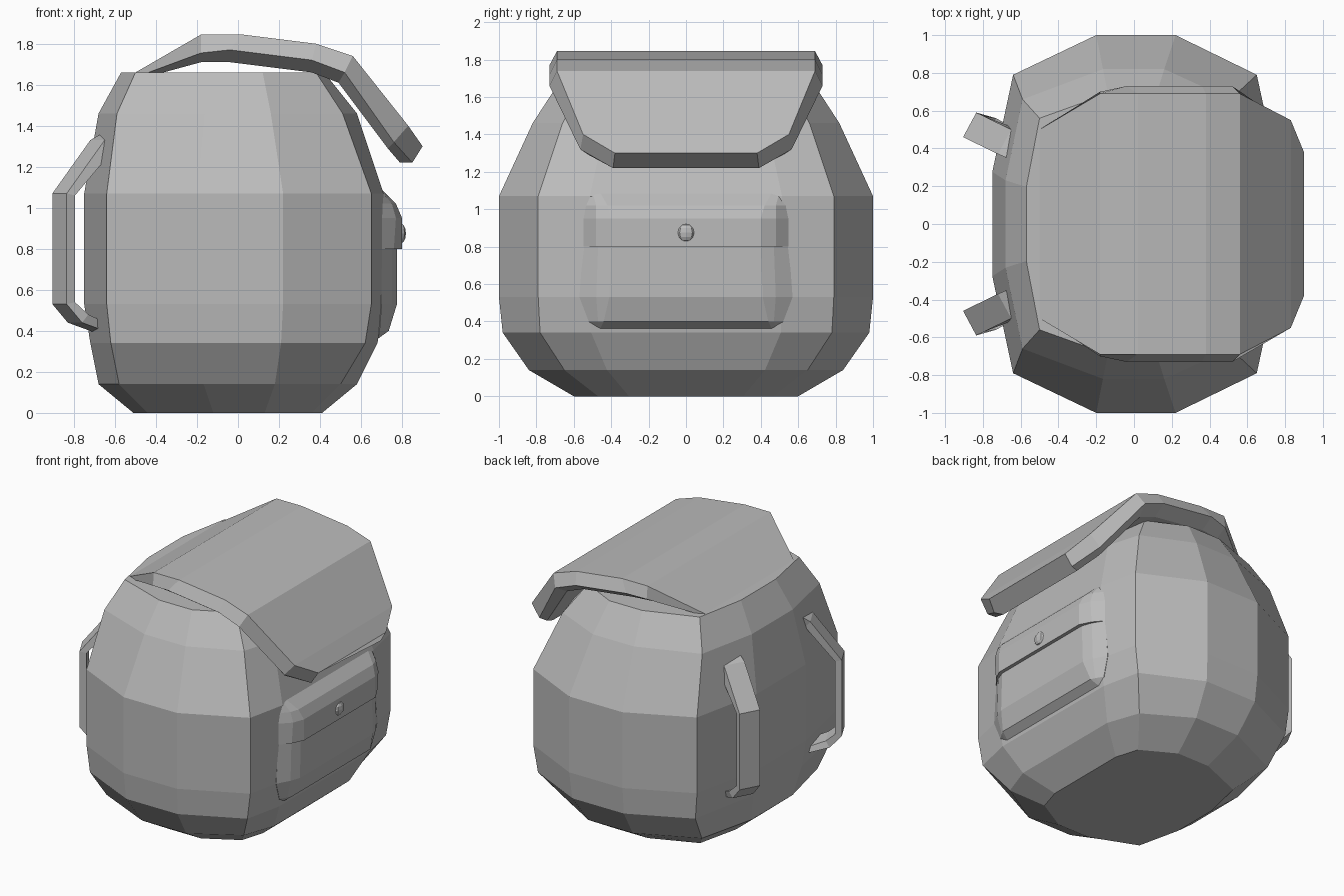
import bpy
import bmesh
from mathutils import Vector

default = bpy.data.objects.get("Cube")
if default:
    bpy.data.objects.remove(default, do_unlink=True)

# One plain material for the whole bag
grey = bpy.data.materials.new("plain_grey")
grey.use_nodes = True
colour = (0.5, 0.5, 0.5, 1.0)
grey.diffuse_color = colour
grey.node_tree.nodes["Principled BSDF"].inputs["Base Color"].default_value = colour


def finish(bm, name):
    """Turn a bmesh into a named, flat shaded object."""
    bmesh.ops.recalc_face_normals(bm, faces=bm.faces)
    mesh = bpy.data.meshes.new(name)
    bm.to_mesh(mesh)
    bm.free()
    mesh.materials.append(grey)
    obj = bpy.data.objects.new(name, mesh)
    bpy.context.collection.objects.link(obj)
    return obj


def loft(name, sections):
    """Bridge closed cross-sections of equal length and cap both ends."""
    bm = bmesh.new()
    rings = [[bm.verts.new(p) for p in section] for section in sections]
    for a, b in zip(rings, rings[1:]):
        for i in range(len(a)):
            j = (i + 1) % len(a)
            bm.faces.new((a[i], a[j], b[j], b[i]))
    bm.faces.new(rings[0])
    bm.faces.new(rings[-1])
    return finish(bm, name)


def mirrored(half):
    """Close a half section by mirroring it across y = 0."""
    return half + [(x, -y, z) for x, y, z in reversed(half)]


# Body: height, back, back corner, side, front corner, front, side y, corner y
body_rows = [
    (0.00, -0.51, -0.44, 0.13, 0.36, 0.41, 0.60, 0.47),
    (0.14, -0.68, -0.58, 0.18, 0.50, 0.58, 0.84, 0.65),
    (0.34, -0.72, -0.62, 0.21, 0.62, 0.68, 0.98, 0.78),
    (0.53, -0.75, -0.64, 0.22, 0.65, 0.71, 1.00, 0.79),
    (1.07, -0.75, -0.64, 0.22, 0.65, 0.71, 1.00, 0.79),
    (1.46, -0.68, -0.59, 0.16, 0.51, 0.58, 0.82, 0.66),
    (1.66, -0.57, -0.50, 0.12, 0.38, 0.42, 0.69, 0.56),
]
body = []
for z, back, back_corner, side, front_corner, front, ys, yc in body_rows:
    body.append(mirrored([
        (back, yc * 0.35, z), (back_corner, yc, z), (-0.2 * ys, ys, z),
        (side, ys, z), (front_corner, yc, z), (front, yc * 0.65, z)]))
loft("bag_body", body)

# Lid: upper edge, flared rim and underside at each station
lid_rows = [
    ((-0.50, 0.50, 1.66), (-0.45, 0.52, 1.655), (-0.40, 0.45, 1.65)),
    ((-0.18, 0.69, 1.845), (-0.18, 0.70, 1.755), (-0.18, 0.62, 1.71)),
    ((0.02, 0.69, 1.845), (-0.04, 0.73, 1.77), (-0.04, 0.64, 1.71)),
    ((0.38, 0.69, 1.80), (0.36, 0.73, 1.72), (0.36, 0.64, 1.66)),
    ((0.56, 0.69, 1.74), (0.52, 0.73, 1.66), (0.49, 0.64, 1.61)),
    ((0.83, 0.55, 1.40), (0.76, 0.565, 1.32), (0.73, 0.52, 1.29)),
    ((0.90, 0.38, 1.30), (0.85, 0.39, 1.22), (0.79, 0.37, 1.22)),
]
loft("lid", [mirrored(list(row)) for row in lid_rows])


def pocket(name, rows):
    """Rows of height, side x, side y, bevel x, bevel y, face x, face y."""
    loft(name, [mirrored([(0.5, ys, z), (xs, ys, z), (xb, yb, z), (xf, yf, z)])
                for z, xs, ys, xb, yb, xf, yf in rows])


# Front pocket pouch and its overhanging cover
pocket("pocket_pouch", [
    (0.36, 0.66, 0.49, 0.67, 0.48, 0.68, 0.46),
    (0.40, 0.69, 0.52, 0.72, 0.47, 0.735, 0.44),
    (0.53, 0.70, 0.57, 0.75, 0.48, 0.775, 0.41),
    (0.80, 0.70, 0.55, 0.75, 0.47, 0.775, 0.40),
])
pocket("pocket_cover", [
    (0.80, 0.70, 0.55, 0.76, 0.48, 0.80, 0.40),
    (0.95, 0.70, 0.55, 0.77, 0.48, 0.80, 0.40),
    (1.02, 0.70, 0.54, 0.75, 0.48, 0.77, 0.42),
    (1.09, 0.69, 0.53, 0.695, 0.50, 0.70, 0.46),
])

# Pocket button
bm = bmesh.new()
bmesh.ops.create_uvsphere(bm, u_segments=8, v_segments=6, radius=0.048)
bmesh.ops.scale(bm, vec=(0.5, 1, 1), verts=bm.verts)
bmesh.ops.translate(bm, vec=(0.795, 0, 0.875), verts=bm.verts)
finish(bm, "pocket_button")

# Carrying straps: outer corner path, with a slanted band section
strap_path = [
    ((-0.65, 0.34, 1.37), (0.04, 0.0, -0.05)),
    ((-0.72, 0.37, 1.33), (0.04, 0.0, -0.05)),
    ((-0.905, 0.46, 1.07), (0.04, -0.02, -0.01)),
    ((-0.905, 0.46, 0.53), (0.04, -0.02, 0.01)),
    ((-0.83, 0.43, 0.44), (0.03, 0.0, 0.04)),
    ((-0.68, 0.35, 0.385), (0.02, 0.0, 0.03)),
]
across = Vector((0.07, 0.13, 0.0))
for label, side in (("left", 1), ("right", -1)):
    sections = []
    for corner, inward in strap_path:
        p, d = Vector(corner), Vector(inward)
        ring = (p, p + across, p + across + d, p + d)
        sections.append([(v.x, v.y * side, v.z) for v in ring])
    loft("strap_" + label, sections)
